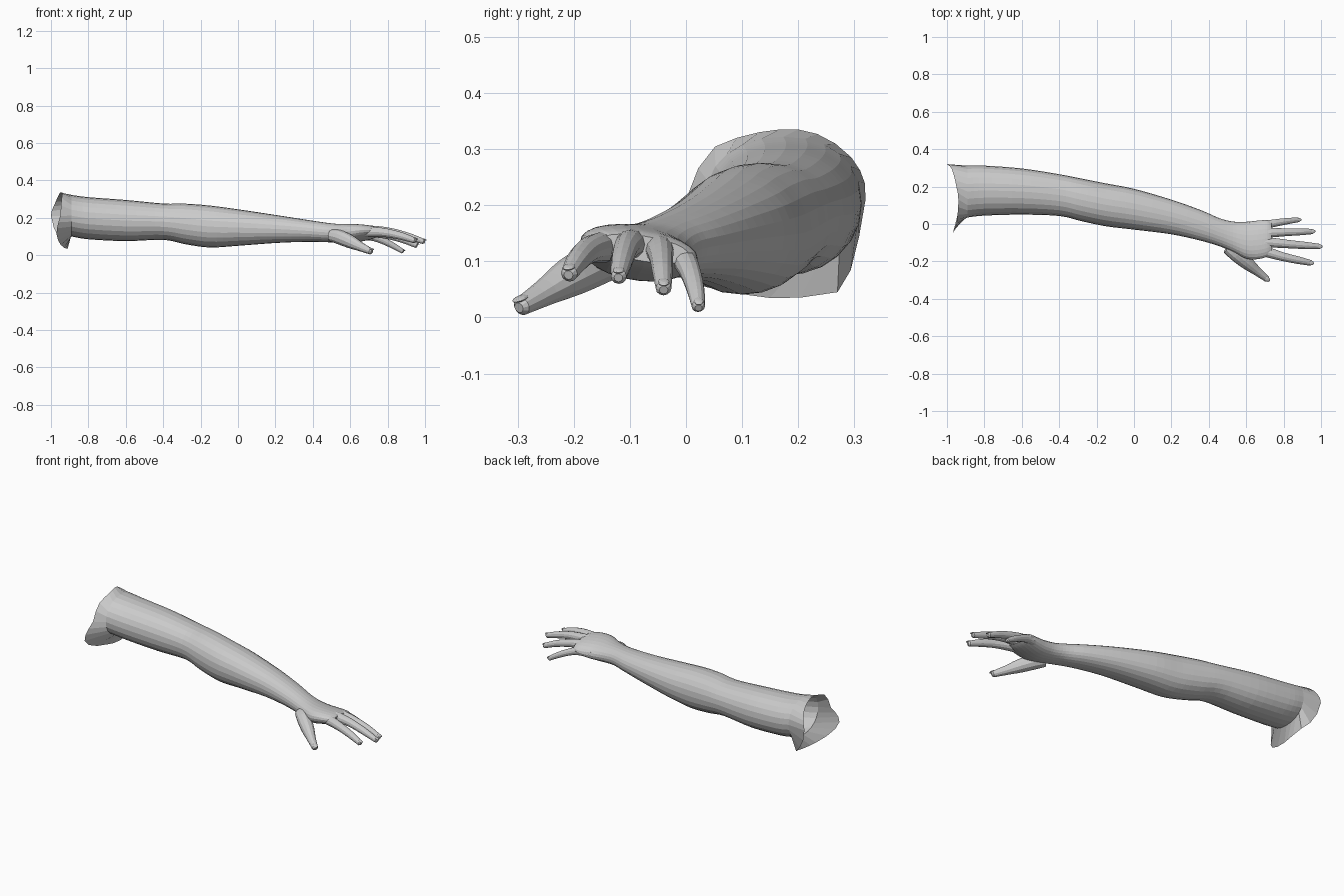
import bpy, bmesh, math
from mathutils import Vector

if "Cube" in bpy.data.objects:
    bpy.data.objects.remove(bpy.data.objects["Cube"])

SIDES = 24


def catmull(points, steps, closed=False):
    """Smoothly resample a list of equal-length tuples."""
    n = len(points)
    out = []
    for i in range(n if closed else n - 1):
        if closed:
            p = [points[(i + k) % n] for k in (-1, 0, 1, 2)]
        else:
            p = [points[min(max(i + k, 0), n - 1)] for k in (-1, 0, 1, 2)]
        for s in range(steps):
            t = s / steps
            out.append(tuple(
                0.5 * (2 * b + (c - a) * t + (2 * a - 5 * b + 4 * c - d) * t * t
                       + (3 * b - a - 3 * c + d) * t ** 3)
                for a, b, c, d in zip(*p)))
    if not closed:
        out.append(tuple(points[-1]))
    return out


def loft(name, rings, cap_start=False, cap_end=False):
    bm = bmesh.new()
    rows = [[bm.verts.new(co) for co in ring] for ring in rings]
    n = len(rows[0])
    for a, b in zip(rows, rows[1:]):
        for i in range(n):
            j = (i + 1) % n
            bm.faces.new((a[i], a[j], b[j], b[i]))
    if cap_start:
        bm.faces.new(rows[0][::-1])
    if cap_end:
        bm.faces.new(rows[-1])
    bmesh.ops.recalc_face_normals(bm, faces=bm.faces)
    mesh = bpy.data.meshes.new(name)
    bm.to_mesh(mesh)
    bm.free()
    ob = bpy.data.objects.new(name, mesh)
    bpy.context.collection.objects.link(ob)
    return ob


def section(x, y0, y1, z0, z1, slope):
    """Rounded cross-section; slope drops the little-finger side."""
    cy, cz, ry, rz = (y0 + y1) / 2, (z0 + z1) / 2, (y1 - y0) / 2, (z1 - z0) / 2
    ring = []
    for i in range(SIDES):
        a = 2 * math.pi * i / SIDES
        c, s = math.cos(a), math.sin(a)
        y = ry * math.copysign(abs(c) ** 0.93, c)
        z = rz * math.copysign(abs(s) ** 0.93, s)
        ring.append((x, cy + y, cz + z + slope * y))
    return ring


def tube(name, path, sides=12):
    pts = catmull(path, 3)
    tip, before = Vector(pts[-1][:3]), Vector(pts[-2][:3])
    r = pts[-1][3]
    end = tip + (tip - before).normalized() * r * 0.5
    pts.append((*end, r * 0.55))
    rings = []
    for i, p in enumerate(pts):
        d = Vector(pts[min(i + 1, len(pts) - 1)][:3]) - Vector(pts[max(i - 1, 0)][:3])
        d.normalize()
        side = Vector((0, 0, 1)).cross(d).normalized()
        up = d.cross(side)
        rings.append([Vector(p[:3]) + p[3] * (side * math.cos(a) + up * math.sin(a))
                      for a in (2 * math.pi * k / sides for k in range(sides))])
    return loft(name, rings, True, True)


# Arm and palm outline: x, y min, y max, z min, z max, slope
outline = [
    (-0.89, 0.035, 0.312, 0.10, 0.322, 0), (-0.80, 0.045, 0.312, 0.085, 0.31, 0),
    (-0.60, 0.05, 0.297, 0.075, 0.295, 0), (-0.40, 0.043, 0.266, 0.082, 0.276, 0),
    (-0.28, 0.015, 0.243, 0.058, 0.275, 0), (-0.15, -0.012, 0.217, 0.041, 0.265, 0),
    (0.00, -0.03, 0.188, 0.05, 0.245, 0), (0.20, -0.055, 0.13, 0.065, 0.215, 0),
    (0.36, -0.09, 0.073, 0.071, 0.19, 0), (0.46, -0.12, 0.03, 0.07, 0.175, 0),
    (0.53, -0.15, 0.013, 0.066, 0.167, -0.06), (0.60, -0.185, 0.012, 0.066, 0.165, -0.12),
    (0.66, -0.188, 0.018, 0.076, 0.161, -0.15), (0.71, -0.175, 0.02, 0.088, 0.154, -0.15),
    (0.735, -0.155, 0.005, 0.10, 0.145, -0.15),
]
rows = [section(*p) for p in catmull(outline, 4)]
WRIST = 9 * 4

# Flared open edge at the shoulder and armpit
edge = [(-1, .32, .21), (-.99, .315, .25), (-.975, .295, .285), (-.96, .25, .32),
        (-.95, .20, .335), (-.94, .15, .333), (-.94, .09, .32), (-.945, .035, .29),
        (-.95, .0, .21), (-.965, -.035, .16), (-.97, -.05, .11), (-.955, .0, .065),
        (-.93, .11, .04), (-.915, .17, .035), (-.91, .27, .045), (-.97, .30, .11)]
dense = catmull(edge, 3, closed=True)
shoulder = [dense[2 * i] for i in range(SIDES)]
arm = loft("arm", [shoulder] + rows[:WRIST + 1])

# Palm, closed for the union with the fingers
hand = loft("hand", rows[WRIST:], True, True)

# Fingers: x, y, z, radius
fingers = {
    "thumb": [(.50, -.125, .105, .033), (.545, -.16, .095, .039), (.60, -.205, .072, .036),
              (.655, -.25, .045, .025), (.71, -.293, .02, .017)],
    "index_finger": [(.64, -.13, .125, .029), (.72, -.153, .125, .027),
                     (.80, -.176, .118, .023), (.88, -.194, .10, .020), (.945, -.208, .078, .015)],
    "middle_finger": [(.64, -.095, .13, .03), (.74, -.10, .13, .026),
                      (.83, -.108, .12, .022), (.92, -.115, .097, .019), (.992, -.12, .073, .014)],
    "ring_finger": [(.64, -.05, .125, .028), (.73, -.047, .12, .025),
                    (.81, -.044, .105, .021), (.89, -.042, .08, .018), (.953, -.04, .052, .014)],
    "little_finger": [(.62, -.012, .107, .026), (.71, -.002, .10, .022),
                      (.77, .008, .08, .019), (.83, .017, .05, .016), (.88, .022, .02, .012)],
}
for name, path in fingers.items():
    finger = tube(name, path)
    mod = hand.modifiers.new("join", 'BOOLEAN')
    mod.operation, mod.solver, mod.object = 'UNION', 'EXACT', finger
    bpy.context.view_layer.objects.active = hand
    bpy.ops.object.modifier_apply(modifier=mod.name)
    bpy.data.objects.remove(finger)

    # Nail on the upper side of the tip
    a, b = Vector(path[-2][:3]), Vector(path[-1][:3])
    d = (b - a).normalized()
    side = Vector((0, 0, 1)).cross(d).normalized()
    up, r = d.cross(side), path[-1][3]
    bm = bmesh.new()
    bmesh.ops.create_uvsphere(bm, u_segments=10, v_segments=6, radius=r)
    for v in bm.verts:
        x, y, z = v.co
        v.co = b + up * r * 0.82 + d * (x * 1.1 - r * 0.1) + side * y * 0.75 + up * z * 0.28
    mesh = bpy.data.meshes.new(name + "_nail")
    bm.to_mesh(mesh)
    bm.free()
    bpy.context.collection.objects.link(bpy.data.objects.new(name + "_nail", mesh))

# Open the wrist and weld the hand to the arm
wrist_x = rows[WRIST][0][0]
bm = bmesh.new()
bm.from_mesh(hand.data)
caps = [f for f in bm.faces if all(abs(v.co.x - wrist_x) < 1e-4 for v in f.verts)]
bmesh.ops.delete(bm, geom=caps, context='FACES_ONLY')
bm.from_mesh(arm.data)
bmesh.ops.remove_doubles(bm, verts=bm.verts, dist=1e-4)
bm.to_mesh(arm.data)
bm.free()
bpy.data.objects.remove(hand)
